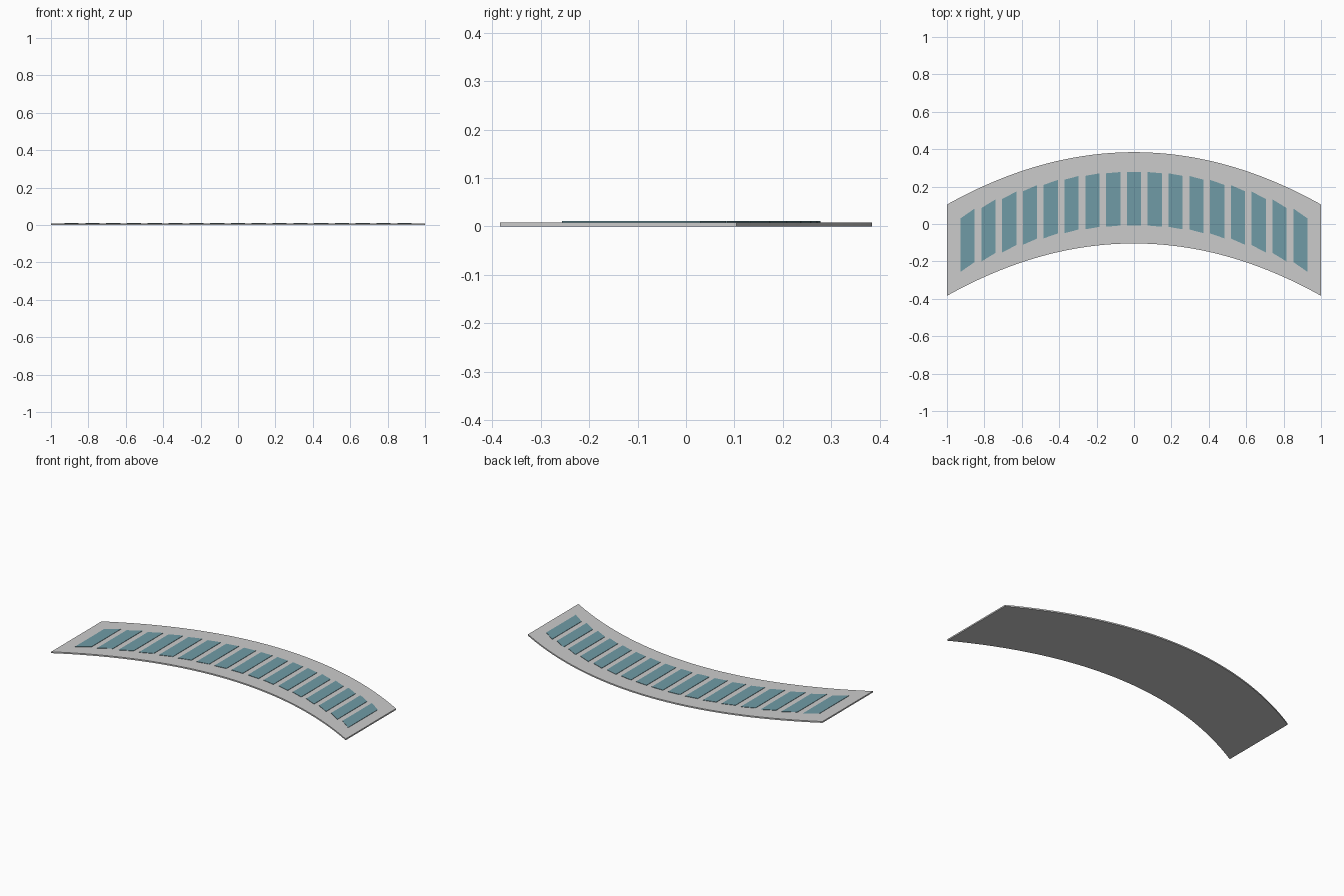
import bpy, bmesh

if "Cube" in bpy.data.objects:
    bpy.data.objects.remove(bpy.data.objects["Cube"])

SAG = 0.28        # drop of the arch from middle to end
N = 48            # plate segments along x


def arch(x):
    return -SAG * x * x


def prism(name, outline, z0, z1, mat=None):
    bm = bmesh.new()
    face = bm.faces.new([bm.verts.new((x, y, z0)) for x, y in outline])
    ext = bmesh.ops.extrude_face_region(bm, geom=[face])
    for v in ext["geom"]:
        if isinstance(v, bmesh.types.BMVert):
            v.co.z = z1
    bmesh.ops.recalc_face_normals(bm, faces=bm.faces)
    me = bpy.data.meshes.new(name)
    bm.to_mesh(me)
    bm.free()
    ob = bpy.data.objects.new(name, me)
    bpy.context.collection.objects.link(ob)
    if mat:
        me.materials.append(mat)
    return ob


# arched base plate
xs = [-1 + 2 * i / N for i in range(N + 1)]
prism("base_plate",
      [(x, arch(x) - 0.104) for x in xs] + [(x, arch(x) + 0.384) for x in reversed(xs)],
      0, 0.0085)

# row of slanted inset panels
teal = bpy.data.materials.new("panel_teal")
teal.diffuse_color = (0.16, 0.33, 0.38, 1)
teal.use_nodes = True
teal.node_tree.nodes["Principled BSDF"].inputs["Base Color"].default_value = teal.diffuse_color
HALF = 0.038
for i in range(-8, 9):
    c = i * 0.1112
    d = -2 * SAG * c * HALF * 1.4
    prism("panel", [(c - HALF, arch(c) - 0.008 - d), (c + HALF, arch(c) - 0.008 + d),
                    (c + HALF, arch(c) + 0.278 + d), (c - HALF, arch(c) + 0.278 - d)],
          0.0075, 0.0108, teal)
